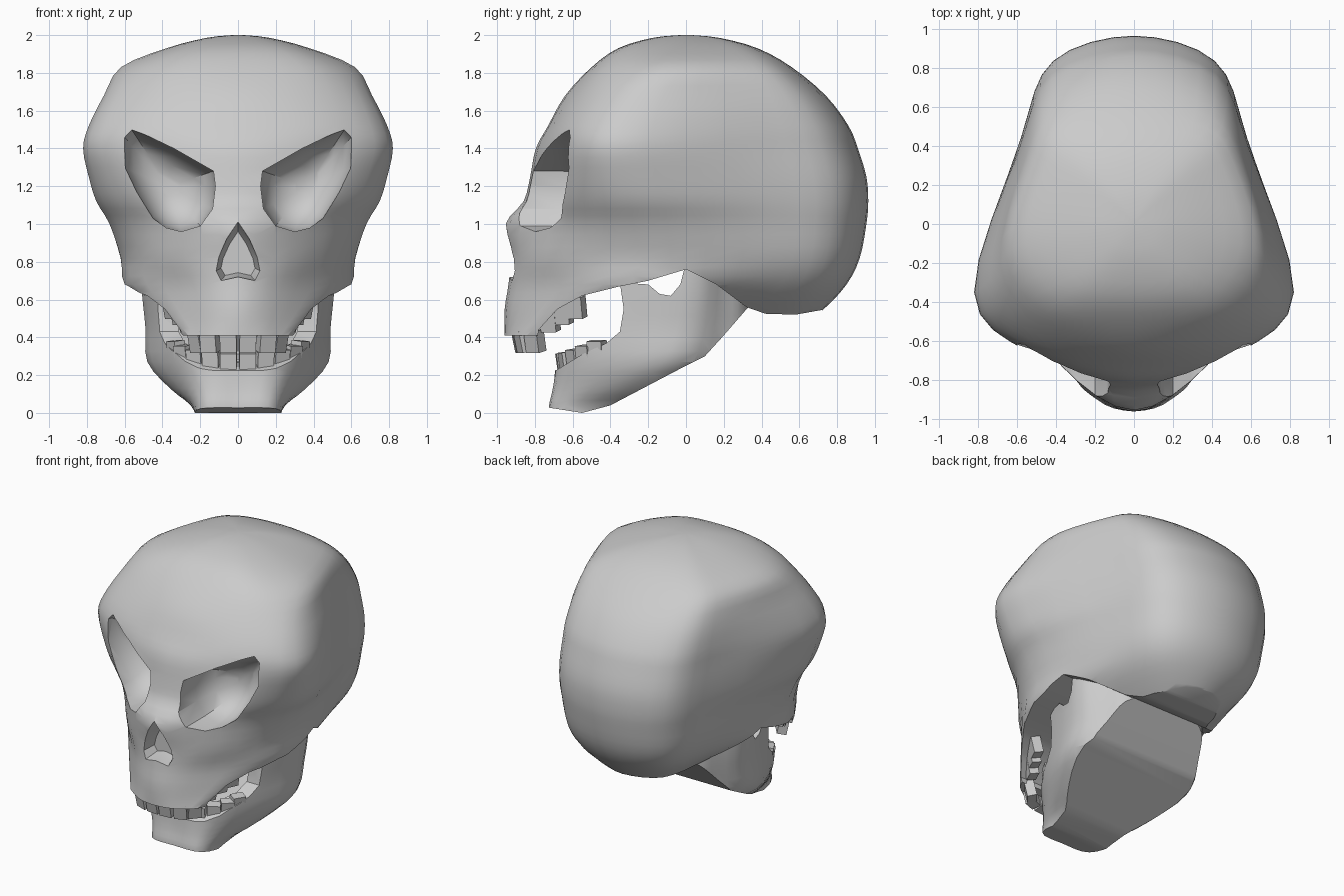
import bpy, bmesh, math
from mathutils import Vector

if "Cube" in bpy.data.objects:
    bpy.data.objects.remove(bpy.data.objects["Cube"])


def make(name, verts, faces):
    bm = bmesh.new()
    vs = [bm.verts.new(v) for v in verts]
    for f in faces:
        bm.faces.new([vs[i] for i in f])
    bmesh.ops.recalc_face_normals(bm, faces=bm.faces)
    me = bpy.data.meshes.new(name)
    bm.to_mesh(me)
    bm.free()
    ob = bpy.data.objects.new(name, me)
    bpy.context.collection.objects.link(ob)
    return ob


def skin(name, rings):
    n = len(rings[0])
    verts = [v for r in rings for v in r]
    faces = [(k * n + i, k * n + (i + 1) % n, (k + 1) * n + (i + 1) % n, (k + 1) * n + i)
             for k in range(len(rings) - 1) for i in range(n)]
    faces += [tuple(range(n)), tuple(range(len(verts) - n, len(verts)))]
    return make(name, verts, faces)


def spline(a, b, c, d, t):
    return 0.5 * (2 * b + (c - a) * t + (2 * a - 5 * b + 4 * c - d) * t * t
                  + (3 * b - a - 3 * c + d) * t ** 3)


def section(z, yf, xm, ym, xw, yw, xs, yk):
    """Symmetric horizontal outline: front, cheek, widest, rear side, back."""
    d = yk - yw
    half = [(0, yf), (xm, ym), (xw, yw), (xs, yw + .6 * d), (.72 * xs, yw + .9 * d), (0, yk)]
    loop = half + [(-x, y) for x, y in half[-2:0:-1]]
    p = [Vector((x, y, z)) for x, y in loop]
    n = len(p)
    return [spline(p[i - 1], p[i], p[(i + 1) % n], p[(i + 2) % n], t / 4)
            for i in range(n) for t in range(4)]


def loft(name, rows, sub=3):
    s = [section(*r) for r in rows]
    rings, last = [], len(s) - 1
    for k in range(last):
        q = (s[max(k - 1, 0)], s[k], s[k + 1], s[min(k + 2, last)])
        for t in range(sub):
            rings.append([spline(*v, t / sub) for v in zip(*q)])
    return skin(name, rings + [s[-1]])


def side_prism(name, prof, w=1.2):
    return skin(name, [[(x, y, z) for y, z in prof] for x in (-w, w)])


def bowl(name, prof, steps, m=1):
    """Front outline pushed back along y, shrinking towards its middle."""
    cx = sum(p[0] for p in prof) / len(prof)
    cz = sum(p[1] for p in prof) / len(prof)
    return skin(name, [[(m * (cx + (x - cx) * s), y, cz + (z - cz) * s) for x, z in prof]
                       for y, s in steps])


def boolean(ob, cutter, op='DIFFERENCE'):
    cutter.hide_render = True
    mod = ob.modifiers.new("cut", 'BOOLEAN')
    mod.operation, mod.object, mod.solver = op, cutter, 'EXACT'
    bpy.context.view_layer.objects.active = ob
    bpy.ops.object.modifier_apply(modifier=mod.name)
    bpy.data.objects.remove(cutter)


def smooth(ob, deg):
    bpy.ops.object.select_all(action='DESELECT')
    ob.select_set(True)
    bpy.context.view_layer.objects.active = ob
    bpy.ops.object.shade_smooth_by_angle(angle=math.radians(deg))


# Cranium and upper face: z, front y, cheek x/y, widest x/y, rear x, back y
cranium = loft("cranium", [
    (.41, -.96, .19, -.90, .30, -.70, .18, .55),
    (.55, -.96, .26, -.82, .45, -.50, .34, .73),
    (.68, -.94, .31, -.76, .60, -.30, .46, .85),
    (.82, -.93, .36, -.74, .62, -.25, .52, .92),
    (1.0, -.955, .38, -.72, .68, -.28, .55, .955),
    (1.12, -.86, .44, -.70, .75, -.30, .57, .965),
    (1.25, -.825, .49, -.68, .79, -.33, .58, .955),
    (1.4, -.795, .53, -.66, .82, -.35, .585, .91),
    (1.52, -.73, .52, -.63, .79, -.33, .585, .86),
    (1.68, -.64, .49, -.53, .71, -.25, .57, .74),
    (1.83, -.50, .42, -.42, .62, -.12, .52, .56),
    (1.93, -.36, .27, -.31, .38, -.08, .33, .38),
    (1.985, -.18, .12, -.15, .17, -.03, .14, .18),
    (2.0, -.03, .02, -.02, .03, 0, .02, .03)])
# Underside of the skull, rising behind the upper teeth
boolean(cranium, side_prism("underside_cutter", [
    (-.81, .2), (-.78, .44), (-.68, .55), (-.55, .62), (-.35, .67), (-.2, .70), (0, .76),
    (.16, .68), (.32, .56), (.42, .525), (.58, .52), (.72, .545), (.8, .3)]))
# Eye sockets
eye = [(.57, 1.51), (.61, 1.47), (.605, 1.3), (.54, 1.17), (.45, 1.03), (.38, .98),
       (.3, .96), (.2, .99), (.135, 1.08), (.12, 1.2), (.13, 1.28), (.34, 1.40)]
for m in (1, -1):
    boolean(cranium, bowl("eye_cutter", eye, [
        (-1.1, 1), (-.66, 1), (-.58, .93), (-.51, .78), (-.46, .55), (-.43, .25)], m))
# Nose opening
nose = [(0, 1.01), (.06, .92), (.105, .82), (.12, .75), (.09, .70), (0, .72),
        (-.09, .70), (-.12, .75), (-.105, .82), (-.06, .92)]
boolean(cranium, bowl("nose_cutter", nose, [(-1.1, 1), (-.92, 1), (-.82, .75)]))
smooth(cranium, 32)

# Lower jaw: outer form, trimmed to its side outline, hollowed for the mouth
jaw = loft("lower_jaw", [
    (-.03, -.72, .20, -.69, .22, -.45, .2, .1),
    (.04, -.72, .20, -.69, .25, -.40, .2, .2),
    (.13, -.70, .22, -.66, .36, -.30, .3, .3),
    (.27, -.69, .28, -.61, .48, -.12, .38, .34),
    (.45, -.69, .30, -.60, .49, -.05, .39, .36),
    (.65, -.69, .30, -.60, .51, -.02, .40, .36),
    (.85, -.69, .30, -.60, .52, 0, .40, .36)])
boolean(jaw, side_prism("jaw_outline", [
    (-.74, .03), (-.55, 0), (-.4, .04), (0, .25), (.1, .3), (.2, .41), (.33, .56), (.3, .62),
    (.17, .72), (0, .8), (-.03, .68), (-.08, .62), (-.14, .63), (-.2, .68), (-.35, .69),
    (-.33, .55), (-.35, .43), (-.42, .37), (-.55, .31), (-.68, .23), (-.75, .2),
    (-.75, .12)]), 'INTERSECT')
mouth = [(0, -.59), (.17, -.56), (.28, -.42), (.38, -.2), (.38, .02)]
mouth += [(-x, y) for x, y in mouth[:0:-1]]
boolean(jaw, skin("mouth_cutter", [
    [(x * s, y, z + .25 * (y + .55)) for x, y in mouth] for z, s in ((.17, .85), (.3, 1), (.95, 1.05))]))
smooth(jaw, 32)


# Teeth along each gum line, mirrored left and right
def tooth(name, x, y, z, turn, tilt):
    w, d, h = .044, .032, .058
    ob = make(name, [(sx * w, sy * d, sz * h) for sz in (-1, 1) for sx, sy in
                     ((-1, -1), (1, -1), (1, 1), (-1, 1))],
              [(0, 1, 2, 3), (4, 5, 6, 7), (0, 1, 5, 4), (1, 2, 6, 5), (2, 3, 7, 6), (3, 0, 4, 7)])
    ob.location = (x, y, z)
    ob.rotation_euler = (math.radians(tilt), 0, math.radians(turn))


upper = [(.05, -.88, .38, 5), (.15, -.86, .38, 20), (.21, -.80, .38, 50),
         (.27, -.72, .49, 65), (.31, -.65, .53, 65), (.35, -.58, .56, 65)]
lower = [(.05, -.65, .26, 4), (.14, -.63, .265, 15), (.22, -.585, .28, 30),
         (.285, -.53, .30, 45), (.325, -.47, .325, 60)]
for label, row, tilt in (("upper_tooth", upper, 12), ("lower_tooth", lower, 8)):
    for x, y, z, turn in row:
        for m in (1, -1):
            tooth(label, m * x, y, z, m * turn, tilt)
